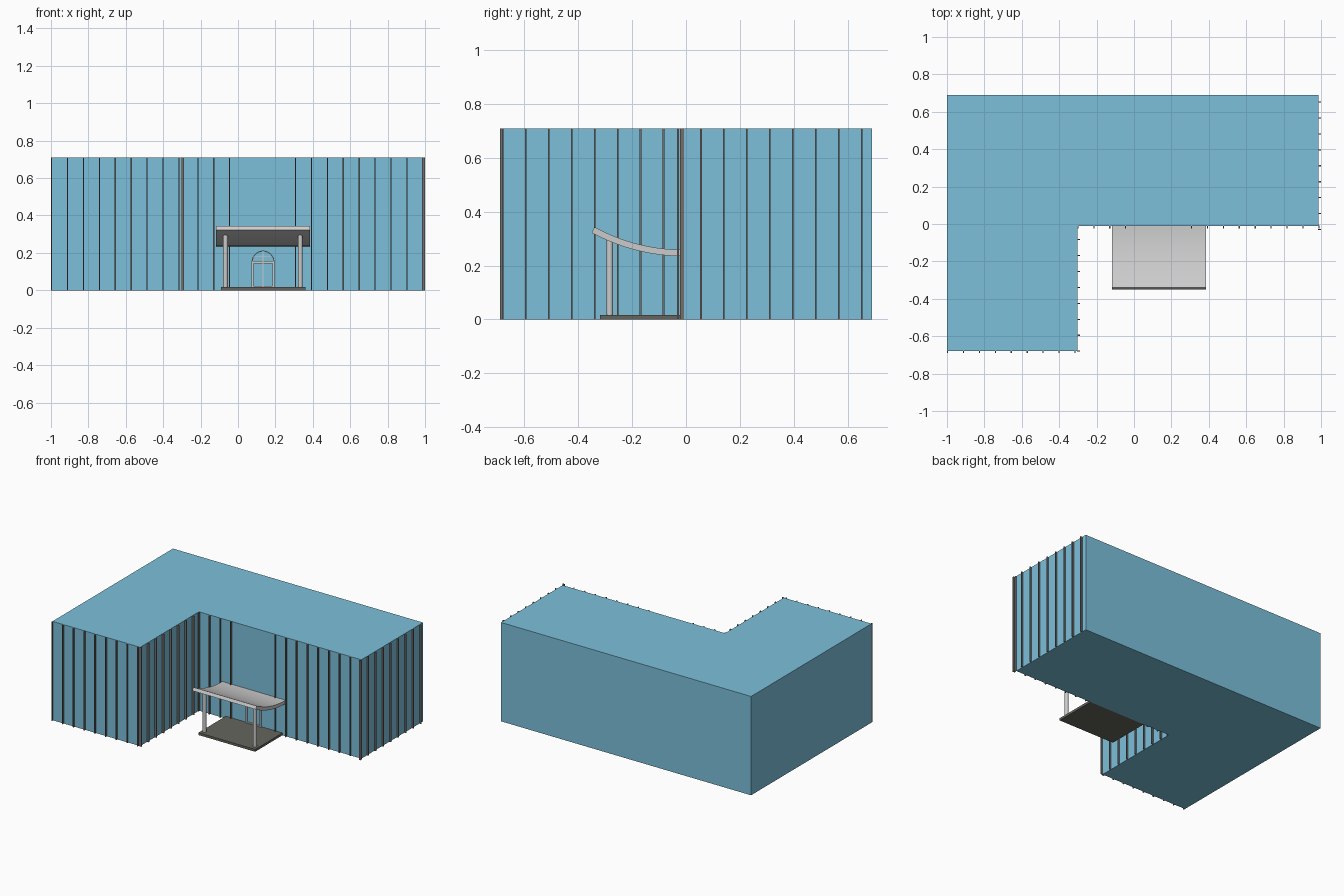
import bpy, bmesh, math
from mathutils import Vector

if "Cube" in bpy.data.objects:
    bpy.data.objects.remove(bpy.data.objects["Cube"])

H = 0.71          # building height
MAIN_Y = -0.01    # front wall of the main block
WING_X = -0.303   # inner wall of the wing
WING_Y = -0.678   # front wall of the wing
EAST_X = 0.987    # right wall of the main block


def material(name, rgb):
    m = bpy.data.materials.new(name)
    m.diffuse_color = (*rgb, 1)
    m.use_nodes = True
    m.node_tree.nodes["Principled BSDF"].inputs["Base Color"].default_value = m.diffuse_color
    return m


GLASS = material("blue_glass", (0.20, 0.53, 0.71))
METAL = material("dark_metal", (0.17, 0.16, 0.15))
STONE = material("dark_stone", (0.13, 0.13, 0.11))


def finish(name, bm, mat=None):
    bmesh.ops.recalc_face_normals(bm, faces=bm.faces)
    me = bpy.data.meshes.new(name)
    bm.to_mesh(me)
    bm.free()
    ob = bpy.data.objects.new(name, me)
    bpy.context.collection.objects.link(ob)
    if mat:
        me.materials.append(mat)
    return ob


def prism(name, points, direction, mat=None):
    """Extrude a closed outline along a direction."""
    bm = bmesh.new()
    face = bm.faces.new([bm.verts.new(p) for p in points])
    ext = bmesh.ops.extrude_face_region(bm, geom=[face], use_keep_orig=True)
    moved = [g for g in ext["geom"] if isinstance(g, bmesh.types.BMVert)]
    bmesh.ops.translate(bm, verts=moved, vec=Vector(direction))
    return finish(name, bm, mat)


def box(name, x0, x1, y0, y1, z0, z1, mat=None):
    outline = [(x0, y0, z0), (x1, y0, z0), (x1, y1, z0), (x0, y1, z0)]
    return prism(name, outline, (0, 0, z1 - z0), mat)


def smooth(ob):
    bpy.ops.object.select_all(action='DESELECT')
    ob.select_set(True)
    bpy.context.view_layer.objects.active = ob
    bpy.ops.object.shade_smooth_by_angle(angle=math.radians(35))


# L-shaped building
plan = [(-1, WING_Y), (WING_X, WING_Y), (WING_X, MAIN_Y),
        (EAST_X, MAIN_Y), (EAST_X, 0.69), (-1, 0.69)]
prism("building", [(x, y, 0) for x, y in plan], (0, 0, H), GLASS)

# Vertical fins on the glazed walls
STEP, W, D = 0.0852, 0.003, 0.013


def front_fin(name, x, wall):
    box(name, x - W, x + W, wall - D, wall + 0.003, 0, H, METAL)


def side_fin(name, y, wall):
    box(name, wall - 0.003, wall + D, y - W, y + W, 0, H, METAL)


for i in range(9):
    front_fin("wing_front_fin", -0.997 + STEP * i, WING_Y)
    front_fin("main_front_fin", 0.989 - STEP * i, MAIN_Y)
    side_fin("east_fin", 0.652 - STEP * i, EAST_X)
for i in range(8):
    side_fin("wing_side_fin", -0.68 + STEP * i, WING_X)
for i in range(4):
    front_fin("main_left_fin", -0.299 + 0.0848 * i, MAIN_Y)

# Entrance platform
box("entrance_platform", -0.09, 0.36, -0.32, MAIN_Y, 0, 0.017, STONE)

# Curved canopy, swept up towards the front
R, T, SWEEP, N = 0.695, 0.012, math.radians(28.8), 16
cz = 0.247 + R


def arc(radius):
    return [(-0.118, MAIN_Y - radius * math.sin(SWEEP * i / N),
             cz - radius * math.cos(SWEEP * i / N)) for i in range(N + 1)]


canopy = prism("canopy", arc(R + T) + arc(R - T)[::-1], (0.504, 0, 0))
smooth(canopy)

# Round canopy posts
for x in (-0.067, 0.333):
    ring = [(x + 0.0125 * math.cos(a), -0.283 + 0.0125 * math.sin(a), 0.01)
            for a in (math.tau * i / 24 for i in range(24))]
    smooth(prism("canopy_post", ring, (0, 0, 0.287)))

# Arched door frame
DX, SPRING, R_OUT, FW = 0.134, 0.151, 0.061, 0.011
DY0, DY1 = MAIN_Y - 0.010, MAIN_Y + 0.002


def arch(r, y):
    return [(DX + r * math.cos(math.pi * i / 24), y,
             SPRING + r * math.sin(math.pi * i / 24)) for i in range(25)]


depth = (0, DY1 - DY0, 0)
smooth(prism("door_arch", arch(R_OUT, DY0) + arch(R_OUT - 0.005, DY0)[::-1], depth))
for s in (-1, 1):
    a, b = sorted((DX + s * R_OUT, DX + s * (R_OUT - FW)))
    box("door_jamb", a, b, DY0, DY1, 0.01, SPRING)
box("door_transom", DX - R_OUT, DX + R_OUT, DY0, DY1, 0.143, 0.158)
box("door_bottom_rail", DX - R_OUT, DX + R_OUT, DY0, DY1, 0.01, 0.024)
box("door_centre_bar", DX - 0.003, DX + 0.003, DY0 + 0.002, DY1, 0.01, 0.209)
box("fanlight_bar", DX - 0.052, DX + 0.052, DY0 + 0.002, DY1, 0.177, 0.181)
